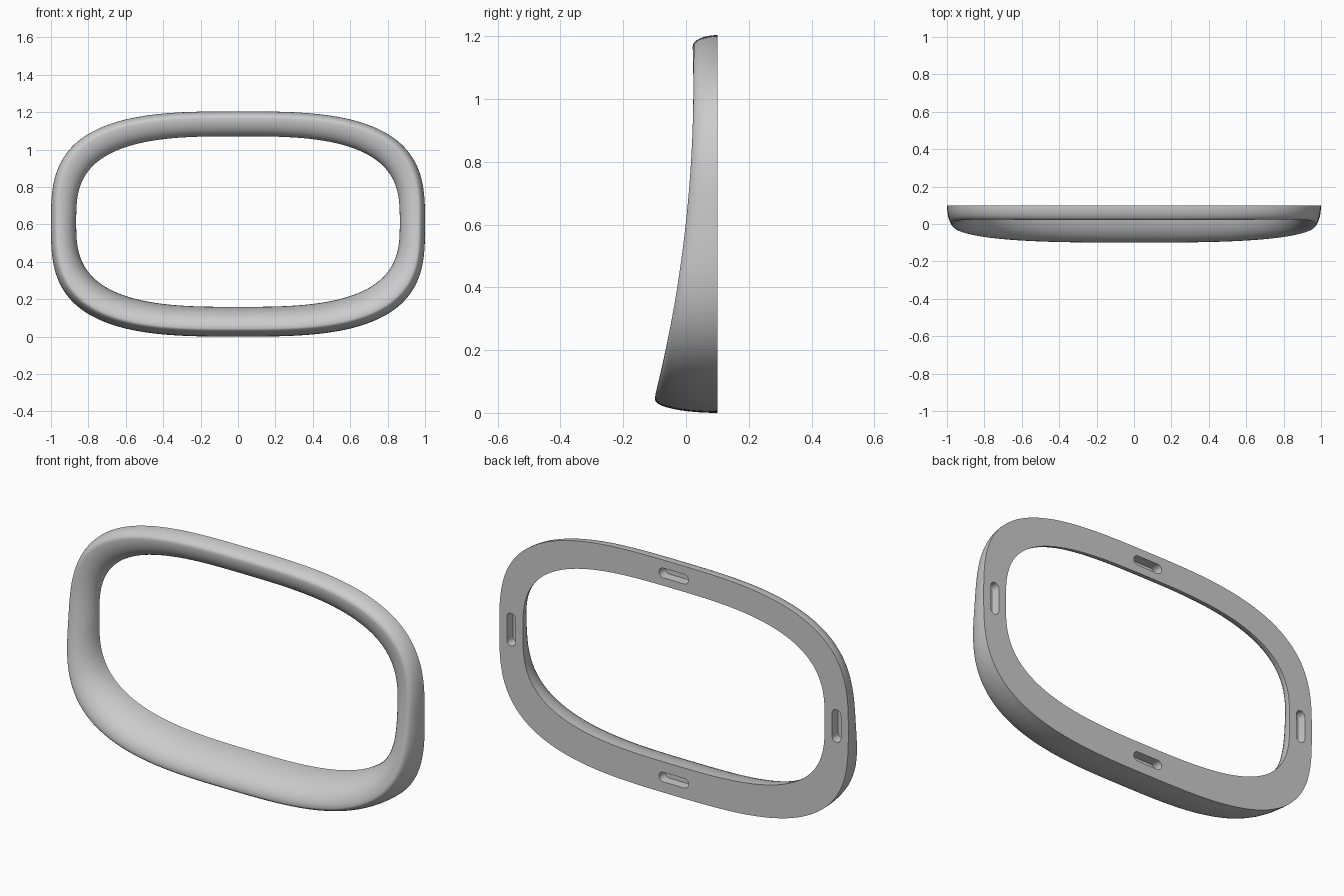
import bpy
import bmesh
from math import sin, cos, pi, radians
from mathutils import Matrix

if "Cube" in bpy.data.objects:
    bpy.data.objects.remove(bpy.data.objects["Cube"])

BACK = 0.1          # y of the flat back
SEGMENTS = 192      # steps around the ring
ARC = 10            # steps on each side of the crest
CREST = 0.27        # crest position from outer (0) to inner (1) outline

grey = bpy.data.materials.new("Plain grey")
grey.use_nodes = True
grey.diffuse_color = (0.6, 0.6, 0.6, 1)
grey.node_tree.nodes["Principled BSDF"].inputs["Base Color"].default_value = grey.diffuse_color


def make_object(name, bm):
    bmesh.ops.recalc_face_normals(bm, faces=bm.faces)
    mesh = bpy.data.meshes.new(name)
    bm.to_mesh(mesh)
    bm.free()
    mesh.materials.append(grey)
    obj = bpy.data.objects.new(name, mesh)
    bpy.context.collection.objects.link(obj)
    return obj


def outline(angle, half_w, half_h, mid_z, power):
    """Point on a rounded-rectangle outline."""
    c, s = cos(angle), sin(angle)
    r = (abs(c) ** power + abs(s) ** power) ** (-1 / power)
    return half_w * r * c, mid_z + half_h * r * s


def crest_y(z):
    """Front of the ring: deep at the bottom, shallow at the top."""
    s = z / 1.2
    u = 1 - s
    return -0.11 * u**3 - 0.029 * u * u * s + 0.11 * u * s * s + 0.02 * s**3


def section():
    """(inset, depth) pairs from the outer back edge over the crest to the inner."""
    for i in range(ARC + 1):
        a = pi / 2 * i / ARC
        yield CREST * (1 - cos(a)), sin(a)
    for i in range(1, ARC + 1):
        a = pi / 2 * i / ARC
        yield CREST + (1 - CREST) * sin(a), cos(a)


# Ring frame
bm = bmesh.new()
rings = []
for k in range(SEGMENTS):
    angle = 2 * pi * k / SEGMENTS
    ox, oz = outline(angle, 1.0, 0.602, 0.602, 3.1)
    ix, iz = outline(angle, 0.865, 0.456, 0.615, 3.0)
    depth = BACK - crest_y(oz + (iz - oz) * CREST)
    rings.append([bm.verts.new((ox + (ix - ox) * t, BACK - depth * d, oz + (iz - oz) * t))
                  for t, d in section()])
count = len(rings[0])
for k in range(SEGMENTS):
    a, b = rings[k], rings[(k + 1) % SEGMENTS]
    for j in range(count):
        n = (j + 1) % count
        bm.faces.new((a[j], a[n], b[n], b[j]))
frame = make_object("ring_frame", bm)

# Rounded mounting slots cut into the back
LENGTH, RADIUS, DEPTH = 0.17, 0.025, 0.05


def add_slot(bm, x, z, upright):
    straight = LENGTH / 2 - RADIUS
    verts = []
    for side in (1, -1):
        for i in range(9):
            a = pi * i / 8 - pi / 2
            verts.append(bm.verts.new((side * (straight + RADIUS * cos(a)), BACK - DEPTH,
                                       side * RADIUS * sin(a))))
    turn = Matrix.Rotation(pi / 2 if upright else 0, 4, "Y")
    bmesh.ops.transform(bm, matrix=Matrix.Translation((x, 0, z)) @ turn, verts=verts)
    face = bm.faces.new(verts)
    top = bmesh.ops.extrude_face_region(bm, geom=[face], use_keep_orig=True)["geom"]
    moved = [v for v in top if isinstance(v, bmesh.types.BMVert)]
    bmesh.ops.translate(bm, vec=(0, DEPTH + 0.05, 0), verts=moved)


bm = bmesh.new()
for side in (1, -1):
    add_slot(bm, side * 0.932, 0.61, True)
for z in (0.08, 1.137):
    add_slot(bm, 0, z, False)
cutter = make_object("slot_cutter", bm)
cutter.hide_render = True

cut = frame.modifiers.new("Slots", "BOOLEAN")
cut.operation = "DIFFERENCE"
cut.solver = "EXACT"
cut.object = cutter
bpy.ops.object.select_all(action="DESELECT")
frame.select_set(True)
bpy.context.view_layer.objects.active = frame
bpy.ops.object.modifier_apply(modifier=cut.name)
bpy.data.objects.remove(cutter)

bpy.ops.object.shade_smooth_by_angle(angle=radians(35))
